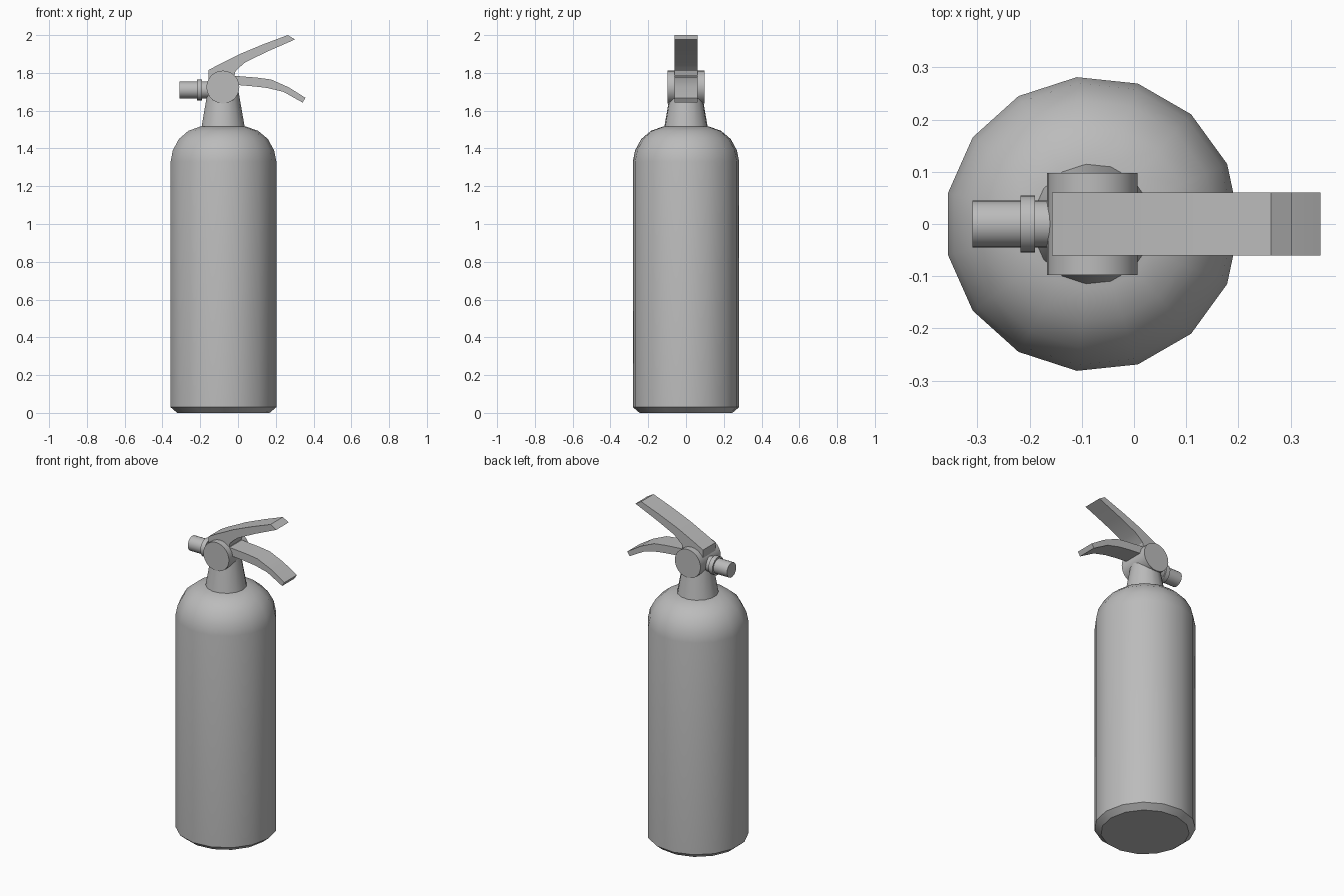
import bpy, bmesh
from math import sin, cos, pi, radians
from mathutils import Matrix, Vector

if "Cube" in bpy.data.objects:
    bpy.data.objects.remove(bpy.data.objects["Cube"])

AXIS_X = -0.08  # centre line of the cylinder and valve

grey = bpy.data.materials.new("plain grey")
grey.use_nodes = True
grey.diffuse_color = (0.5, 0.5, 0.5, 1)
grey.node_tree.nodes["Principled BSDF"].inputs["Base Color"].default_value = (0.5, 0.5, 0.5, 1)


def finish(name, bm, angle, matrix=Matrix()):
    bmesh.ops.transform(bm, matrix=matrix, verts=bm.verts)
    bmesh.ops.recalc_face_normals(bm, faces=bm.faces)
    mesh = bpy.data.meshes.new(name)
    bm.to_mesh(mesh)
    bm.free()
    mesh.materials.append(grey)
    obj = bpy.data.objects.new(name, mesh)
    bpy.context.collection.objects.link(obj)
    bpy.ops.object.select_all(action="DESELECT")
    obj.select_set(True)
    bpy.context.view_layer.objects.active = obj
    bpy.ops.object.shade_smooth_by_angle(angle=radians(angle))
    return obj


def lathe(name, profile, sides, matrix, angle=32):
    """Capped solid of revolution from (radius, height) pairs."""
    bm = bmesh.new()
    rings = [[bm.verts.new((r * cos(2 * pi * i / sides), r * sin(2 * pi * i / sides), h))
              for i in range(sides)] for r, h in profile]
    for low, high in zip(rings, rings[1:]):
        for i in range(sides):
            j = (i + 1) % sides
            bm.faces.new((low[i], low[j], high[j], high[i]))
    bm.faces.new(rings[0])
    bm.faces.new(rings[-1])
    return finish(name, bm, angle, matrix)


def lever(name, top, bottom, half_width):
    """Bent bar: matching (x, z) points along its top and bottom edges."""
    bm = bmesh.new()
    rings = [[bm.verts.new((x, y, z)) for (x, z), y in
              ((t, -half_width), (t, half_width), (b, half_width), (b, -half_width))]
             for t, b in zip(top, bottom)]
    for a, b in zip(rings, rings[1:]):
        for i in range(4):
            j = (i + 1) % 4
            bm.faces.new((a[i], a[j], b[j], b[i]))
    bm.faces.new(rings[0])
    bm.faces.new(rings[-1])
    return finish(name, bm, 30)


upright = Matrix.Translation((AXIS_X, 0, 0))

# Tank with chamfered foot and domed shoulder
lathe("tank", [(0.247, 0), (0.283, 0.03), (0.283, 1.33), (0.271, 1.39), (0.238, 1.45),
               (0.187, 1.493), (0.125, 1.515)], 15, upright)

# Tapered neck
lathe("neck", [(0.117, 1.505), (0.083, 1.7)], 15, upright)

# Valve drum lying across the neck
lathe("valve_drum", [(0.087, -0.098), (0.087, 0.098)], 28,
      Matrix.Translation((AXIS_X, 0, 1.725)) @ Matrix.Rotation(pi / 2, 4, "X"))

# Outlet pointing to the model's right, with a raised collar
lathe("outlet", [(0.045, 0.08), (0.045, 0.19), (0.055, 0.19), (0.055, 0.218),
                 (0.045, 0.218), (0.045, 0.31)], 20,
      Matrix.Translation((0, 0, 1.71)) @ Matrix.Rotation(-pi / 2, 4, "Y"))

# Upper squeeze lever and lower carrying handle
lever("upper_lever",
      [(-0.157, 1.74), (-0.157, 1.814), (-0.11, 1.84), (0.01, 1.9), (0.13, 1.95), (0.263, 2.0)],
      [(-0.03, 1.74), (-0.013, 1.81), (0.008, 1.83), (0.04, 1.857), (0.16, 1.915), (0.302, 1.977)], 0.06)
lever("lower_handle",
      [(-0.06, 1.786), (0.0, 1.783), (0.1, 1.775), (0.175, 1.765), (0.268, 1.724), (0.357, 1.668)],
      [(-0.06, 1.738), (0.008, 1.735), (0.09, 1.728), (0.156, 1.72), (0.24, 1.7), (0.342, 1.643)], 0.06)
